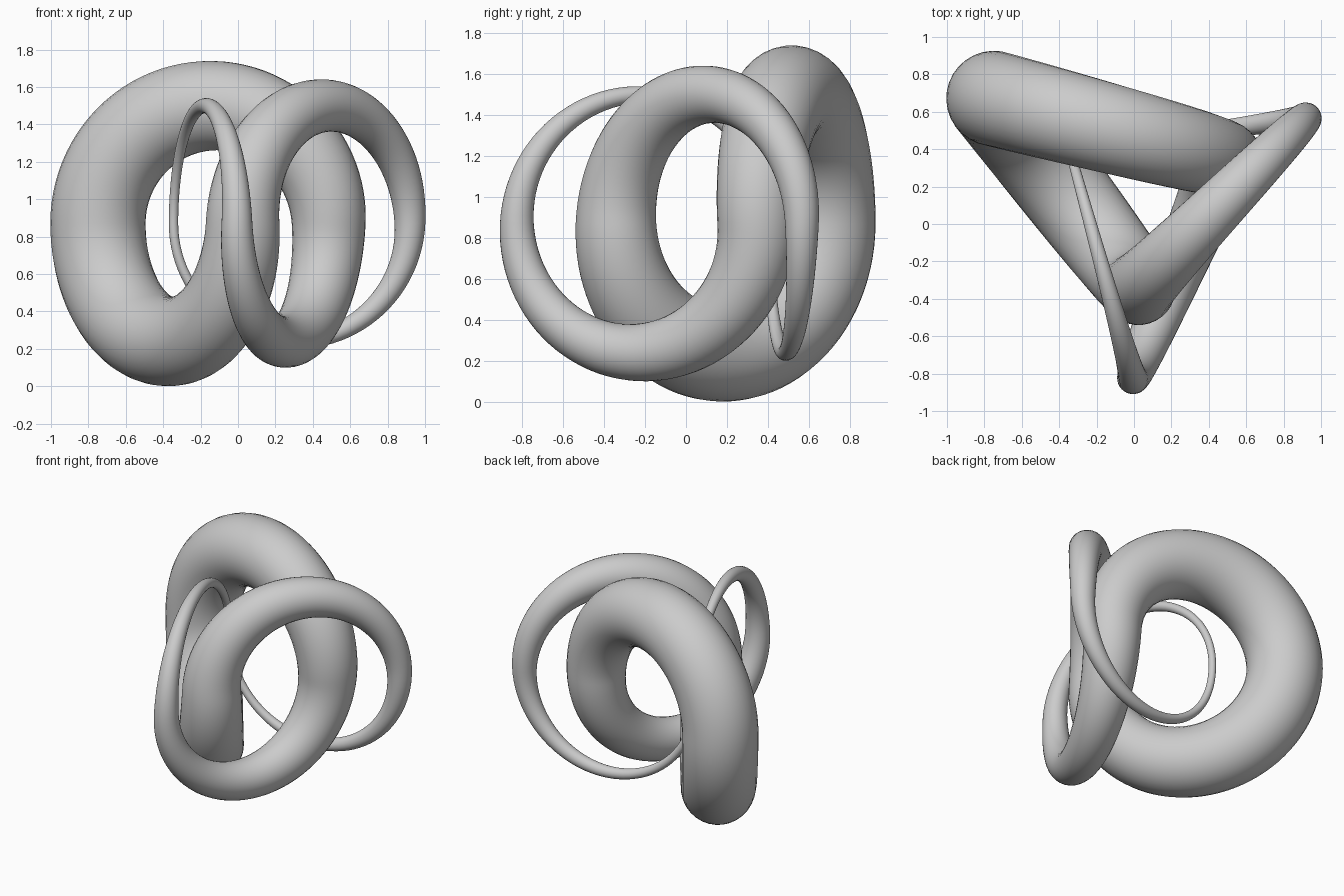
import bpy
from math import sin, cos, pi, radians
from mathutils import Vector

if "Cube" in bpy.data.objects:
    bpy.data.objects.remove(bpy.data.objects["Cube"])

STEPS = 48                      # samples per half loop
CENTRE = Vector((0.055, 0.137, 0.87))


def corner(k):
    """Alternating outer / inner turning points, 120 degrees apart."""
    r = 0.965 if k % 2 == 0 else 0.48
    a = radians(146.4 - 120 * k)
    return Vector((r * cos(a), r * sin(a), 0))


# Path: six half ellipses, alternately over the top and under the bottom
points = []
for k in range(6):
    a, b = corner(k), corner(k + 1)
    for i in range(STEPS):
        t = pi * i / STEPS
        p = a.lerp(b, (1 - cos(t)) / 2)
        p.z = 0.63 * sin(t) * (1 if k % 2 == 0 else -1)
        turn = 2 * pi * (k + i / STEPS) / 6
        points.append((p + CENTRE, 0.14 + 0.115 * cos(turn)))

# Closed tube whose thickness swells and tapers once along the path
curve = bpy.data.curves.new("knot_tube", 'CURVE')
curve.dimensions = '3D'
curve.bevel_depth = 1.0
curve.bevel_resolution = 14
spline = curve.splines.new('POLY')
spline.points.add(len(points) - 1)
for sp, (p, r) in zip(spline.points, points):
    sp.co = (p.x, p.y, p.z, 1)
    sp.radius = r
spline.use_cyclic_u = True
spline.use_smooth = True

knot = bpy.data.objects.new("knot_tube", curve)
bpy.context.collection.objects.link(knot)
bpy.context.view_layer.objects.active = knot
knot.select_set(True)
bpy.ops.object.convert(target='MESH')
bpy.ops.object.shade_smooth()
